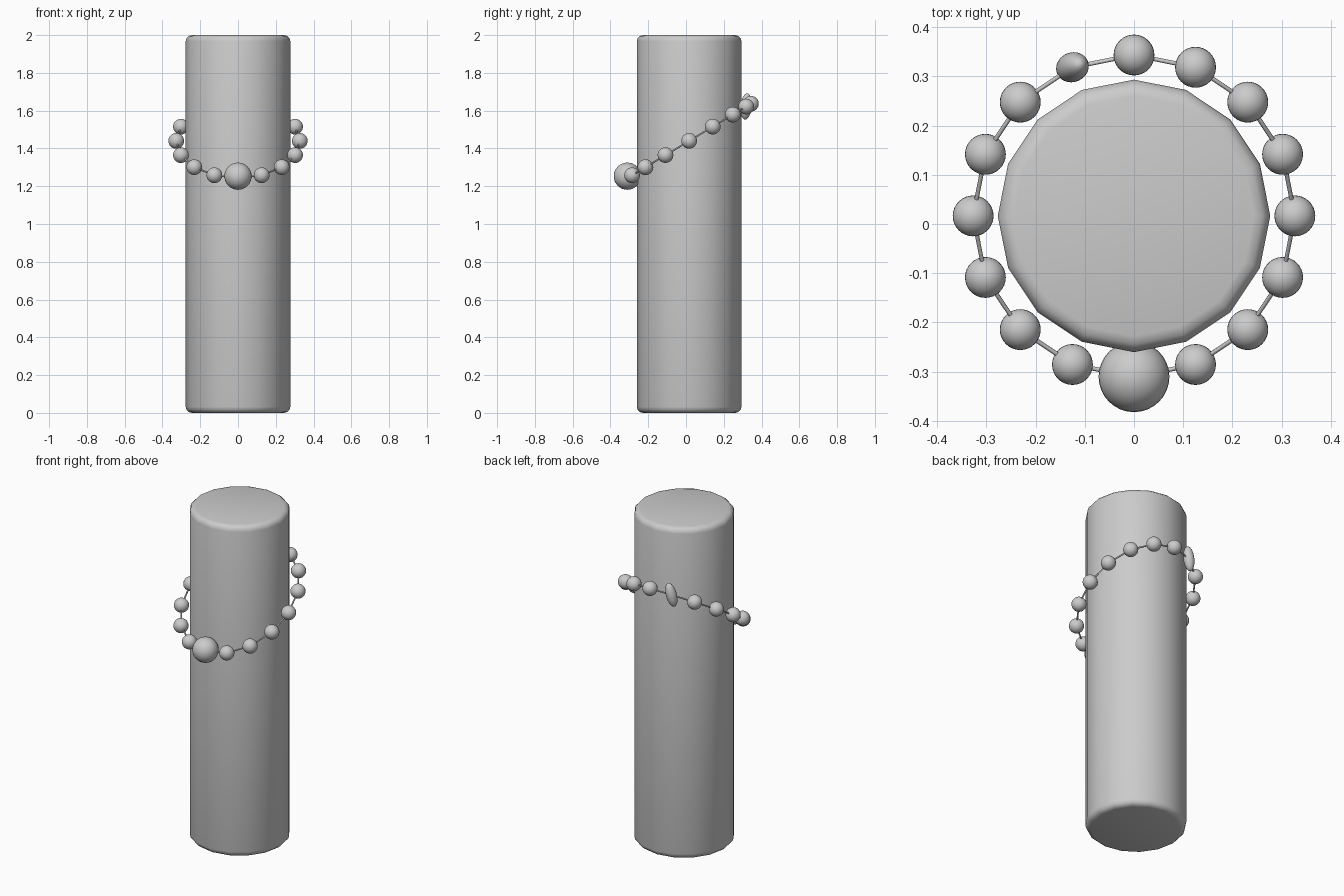
import bpy
from math import sin, cos, pi, radians
from mathutils import Matrix, Vector

if "Cube" in bpy.data.objects:
    bpy.data.objects.remove(bpy.data.objects["Cube"])

CY = 0.0165       # y of the shared centre axis
RING = 0.327      # bracelet radius seen from above
N = 16            # beads round the string


def ring_point(i):
    a = -pi / 2 + 2 * pi * i / N
    y = RING * sin(a)
    return Vector((RING * cos(a), CY + y, 1.44 + 0.602 * y))


def bead(name, loc, scale, rot=(0, 0, 0)):
    bpy.ops.mesh.primitive_uv_sphere_add(segments=32, ring_count=16, radius=1,
                                         location=loc, rotation=rot)
    ob = bpy.context.object
    ob.name = name
    ob.scale = scale
    bpy.ops.object.shade_smooth()
    return ob


# 16-sided post with rounded rims
bpy.ops.mesh.primitive_cylinder_add(vertices=N, radius=0.277, depth=2, location=(0, CY, 1))
post = bpy.context.object
post.name = "post"
bev = post.modifiers.new("rounded_rims", 'BEVEL')
bev.width = 0.032
bev.segments = 3
bev.limit_method = 'ANGLE'
bev.angle_limit = radians(45)
bpy.ops.object.shade_smooth()

# Tilted string, straight between beads
curve = bpy.data.curves.new("string", 'CURVE')
curve.dimensions = '3D'
curve.bevel_depth = 0.0045
curve.bevel_resolution = 2
spline = curve.splines.new('POLY')
spline.points.add(N - 1)
for i, p in enumerate(spline.points):
    p.co = (*ring_point(i), 1)
spline.use_cyclic_u = True
bpy.context.collection.objects.link(bpy.data.objects.new("string", curve))

# Beads: large one in front, elongated clasp at back left, the rest small
for i in range(N):
    loc = ring_point(i)
    if i == 0:
        bead("large_bead", loc + Vector((0, 0, 0.01)), (0.072,) * 3)
    elif i == 9:
        rot = (Matrix.Rotation(radians(22.5), 3, 'Z') @ Matrix.Rotation(radians(14), 3, 'Y')).to_euler()
        bead("clasp_bead", loc, (0.03, 0.03, 0.071), rot)
    else:
        bead(f"small_bead_{i}", loc, (0.0415,) * 3)
